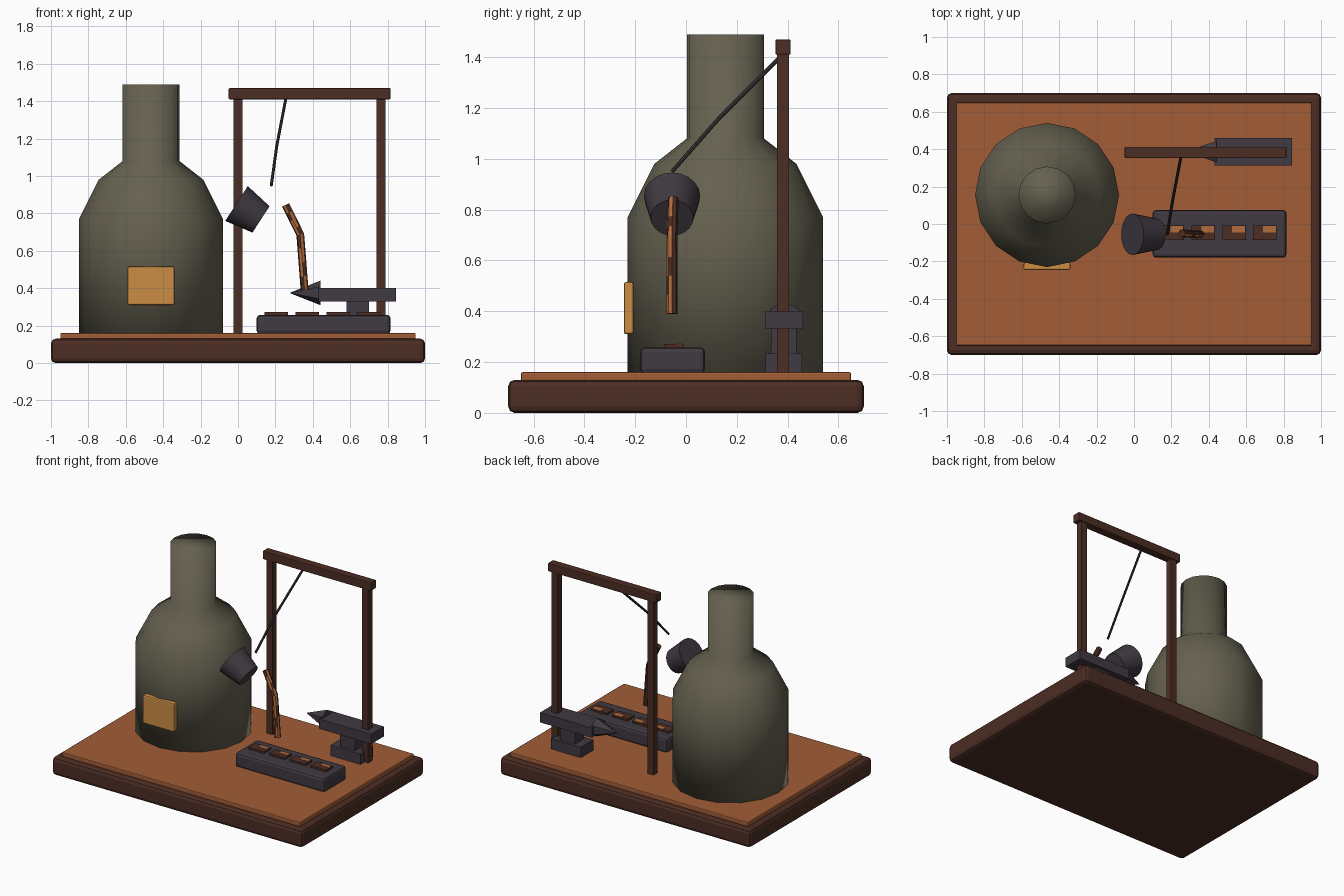
import bpy, bmesh, math
from mathutils import Vector

cube = bpy.data.objects.get("Cube")
if cube:
    bpy.data.objects.remove(cube, do_unlink=True)


def material(name, rgb):
    m = bpy.data.materials.new(name)
    m.use_nodes = True
    colour = (*rgb, 1)
    m.diffuse_color = colour
    m.node_tree.nodes["Principled BSDF"].inputs["Base Color"].default_value = colour
    return m


WOOD = material("dark wood", (0.072, 0.026, 0.017))
DECK = material("clay floor", (0.36, 0.11, 0.037))
STONE = material("furnace stone", (0.13, 0.12, 0.08))
GLOW = material("glowing door", (0.60, 0.27, 0.058))
IRON = material("dark iron", (0.052, 0.041, 0.054))
CHAIN = material("chain grey", (0.045, 0.041, 0.043))
HOT = material("molten copper", (0.45, 0.15, 0.045))


def finish(name, bm, *mats, smooth=False):
    bmesh.ops.recalc_face_normals(bm, faces=bm.faces[:])
    for f in bm.faces:
        f.smooth = smooth
    me = bpy.data.meshes.new(name)
    bm.to_mesh(me)
    bm.free()
    for m in mats:
        me.materials.append(m)
    ob = bpy.data.objects.new(name, me)
    bpy.context.collection.objects.link(ob)
    return ob


def box(name, xs, ys, zs, mat, bevel=0.0):
    """Box between the given limits, with optional rounded edges."""
    bm = bmesh.new()
    bmesh.ops.create_cube(bm, size=1)
    for v in bm.verts:
        v.co = [lim[0] if c < 0 else lim[1] for c, lim in zip(v.co, (xs, ys, zs))]
    if bevel:
        bmesh.ops.bevel(bm, geom=bm.edges[:], offset=bevel, segments=2,
                        profile=0.5, affect='EDGES')
    return finish(name, bm, mat)


def cone(name, start, end, r1, r2, sides, mat):
    """Tapered cylinder from start to end."""
    start, end = Vector(start), Vector(end)
    axis = end - start
    bm = bmesh.new()
    bmesh.ops.create_cone(bm, cap_ends=True, segments=sides, radius1=r1,
                          radius2=r2, depth=axis.length)
    ob = finish(name, bm, mat)
    ob.rotation_mode = 'QUATERNION'
    ob.rotation_quaternion = axis.to_track_quat('Z', 'Y')
    ob.location = (start + end) / 2
    return ob


def tube(name, path, radius, sides, *mats):
    """Capped tube following a bent path."""
    pts = [Vector(p) for p in path]
    bm = bmesh.new()
    rings = []
    for i, p in enumerate(pts):
        q = (pts[min(i + 1, len(pts) - 1)] - pts[max(i - 1, 0)]).to_track_quat('Z', 'Y')
        rings.append([bm.verts.new(p + q @ Vector((radius * math.cos(a), radius * math.sin(a), 0)))
                      for a in (math.tau * k / sides for k in range(sides))])
    for a, b in zip(rings, rings[1:]):
        for k in range(sides):
            n = (k + 1) % sides
            bm.faces.new((a[k], a[n], b[n], b[k]))
    bm.faces.new(rings[0])
    bm.faces.new(rings[-1])
    return finish(name, bm, *mats)


def smooth_edges(ob, angle):
    bpy.ops.object.select_all(action='DESELECT')
    ob.select_set(True)
    bpy.context.view_layer.objects.active = ob
    bpy.ops.object.shade_smooth_by_angle(angle=math.radians(angle))


# Stand
box("base_plinth", (-1, 1), (-0.7, 0.7), (0, 0.13), WOOD, 0.025)
box("floor", (-0.95, 0.95), (-0.65, 0.65), (0.125, 0.16), DECK, 0.006)

# Furnace: body, domed shoulder and chimney in one lathed profile
profile = [(0.385, 0.155), (0.385, 0.77), (0.28, 0.98), (0.152, 1.08), (0.152, 1.49)]
bm = bmesh.new()
SIDES = 16
rings = [[bm.verts.new((r * math.cos(math.tau * k / SIDES), r * math.sin(math.tau * k / SIDES), z))
          for k in range(SIDES)] for r, z in profile]
for a, b in zip(rings, rings[1:]):
    for k in range(SIDES):
        n = (k + 1) % SIDES
        bm.faces.new((a[k], a[n], b[n], b[k]))
bm.faces.new(rings[0])
bm.faces.new(rings[-1])
furnace = finish("furnace", bm, STONE, smooth=True)
furnace.location = (-0.465, 0.155, 0)
box("furnace_door", (-0.59, -0.34), (-0.245, -0.207), (0.31, 0.515), GLOW, 0.008)

# Hoist frame
for side, x in (("right", 0.0), ("left", 0.765)):
    box(side + "_post", (x - 0.024, x + 0.024), (0.358, 0.406), (0.155, 1.415), WOOD)
box("cross_beam", (-0.05, 0.815), (0.352, 0.412), (1.41, 1.47), WOOD, 0.005)
tube("chain", [(0.255, 0.38, 1.41), (0.207, 0.13, 1.16), (0.178, -0.055, 0.95)],
     0.008, 8, CHAIN)

# Tipped crucible
crucible = cone("crucible", (0.123, -0.055, 0.768), (-0.008, -0.055, 0.853),
                0.084, 0.111, 20, IRON)
smooth_edges(crucible, 40)

# Pouring metal: dark crust with glowing streaks on the front side
bends = [Vector(p) for p in ((0.255, -0.05, 0.845), (0.333, -0.055, 0.687), (0.356, -0.055, 0.39))]
path = [a.lerp(b, i / 4) for a, b in zip(bends, bends[1:]) for i in range(4)] + [bends[-1]]
stream = tube("poured_metal", path, 0.021, 8, WOOD, HOT)
for p in stream.data.polygons:
    streak = p.normal.y < -0.3 and p.normal.x > -0.5
    p.material_index = int(streak and p.index % 3 != 0)

# Ingot mould with four cast bars
box("ingot_mould", (0.1, 0.815), (-0.18, 0.075), (0.155, 0.258), IRON, 0.018)
for i in range(4):
    x = 0.205 + 0.165 * i
    box(f"ingot_{i + 1}", (x - 0.063, x + 0.063), (-0.085, -0.008), (0.25, 0.272), WOOD)
    box(f"ingot_glow_{i + 1}", (x - 0.01, x + 0.058), (-0.045, -0.012), (0.27, 0.274), HOT)

# Anvil
box("anvil_foot", (0.52, 0.76), (0.312, 0.457), (0.155, 0.235), IRON)
box("anvil_waist", (0.58, 0.70), (0.335, 0.435), (0.23, 0.335), IRON)
box("anvil_body", (0.43, 0.845), (0.312, 0.46), (0.33, 0.4), IRON)
cone("anvil_horn", (0.442, 0.387, 0.375), (0.28, 0.387, 0.375), 0.066, 0.002, 6, IRON)
